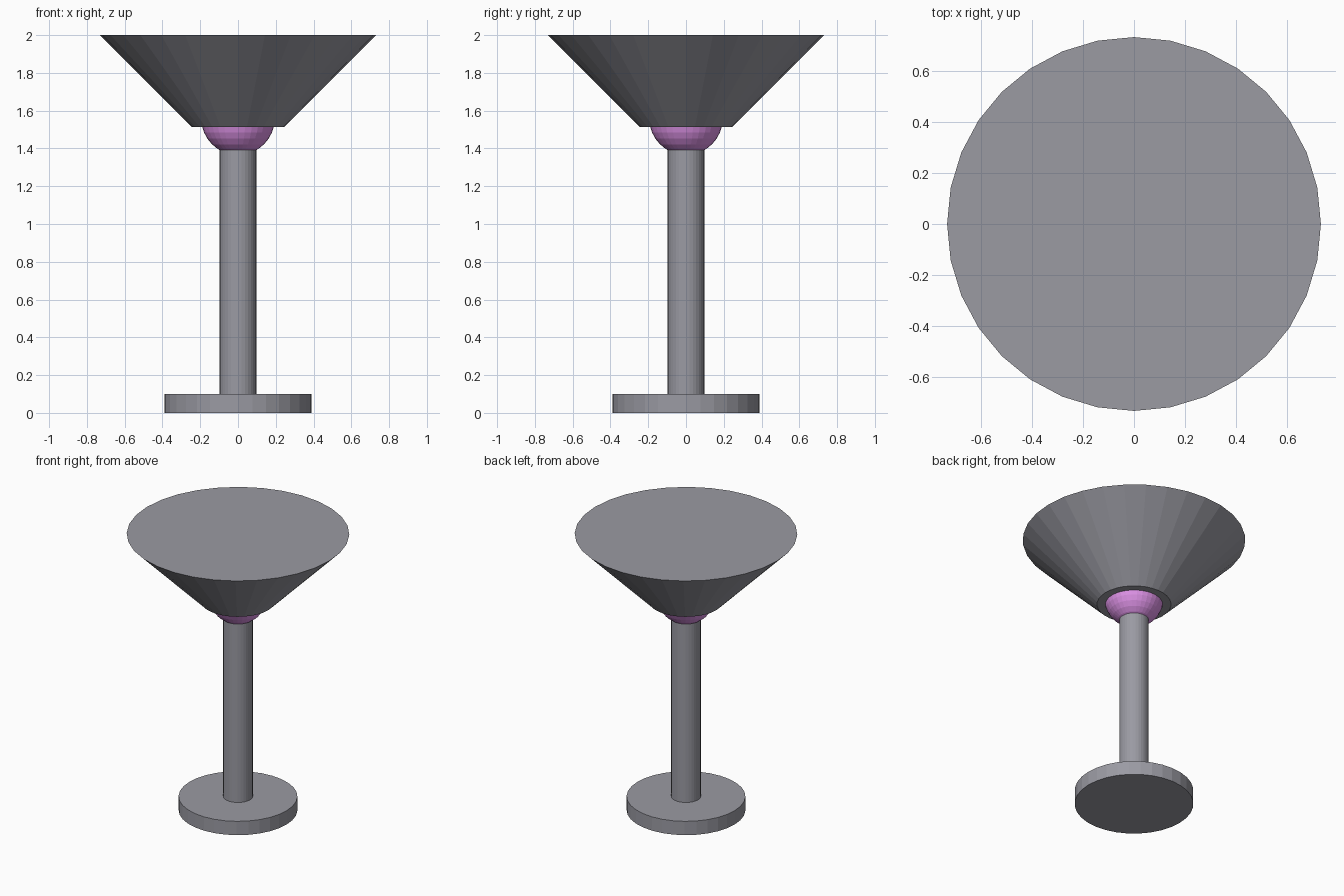
import bpy

if "Cube" in bpy.data.objects:
    bpy.data.objects.remove(bpy.data.objects["Cube"])


def material(name, color):
    mat = bpy.data.materials.new(name)
    mat.diffuse_color = (*color, 1)
    mat.use_nodes = True
    mat.node_tree.nodes["Principled BSDF"].inputs["Base Color"].default_value = mat.diffuse_color
    return mat


metal = material("cool_grey", (0.325, 0.325, 0.365))
purple = material("bulb_purple", (0.73, 0.29, 0.80))


def cone(name, r_bottom, r_top, z0, z1):
    """Flat-faced, capped 32-sided cylinder or cone between two heights."""
    bpy.ops.mesh.primitive_cone_add(vertices=32, radius1=r_bottom, radius2=r_top,
                                    depth=z1 - z0, location=(0, 0, (z0 + z1) / 2))
    bpy.context.object.name = name
    bpy.context.object.data.materials.append(metal)


# Foot, pole and flared shade
cone("base", 0.39, 0.39, 0.0, 0.1)
cone("pole", 0.097, 0.097, 0.1, 1.46)
cone("shade", 0.243, 0.731, 1.513, 2.0)

# Coloured bulb tucked into the underside of the shade
bpy.ops.mesh.primitive_uv_sphere_add(segments=32, ring_count=16, radius=0.195,
                                     location=(0, 0, 1.56))
bulb = bpy.context.object
bulb.name = "bulb"
bulb.data.materials.append(purple)
